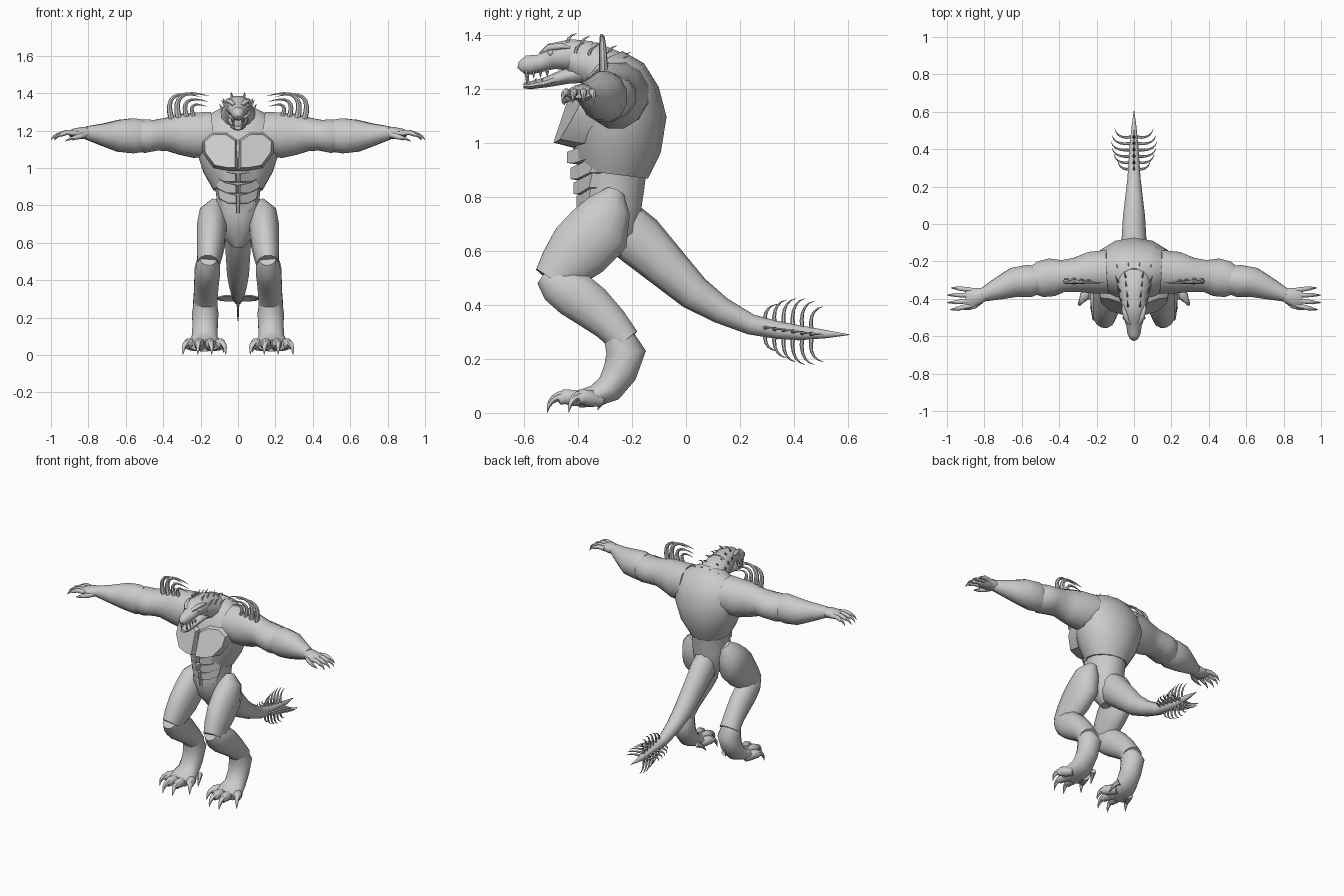
import bpy, bmesh, math
from mathutils import Vector

X, Y, Z = Vector((1, 0, 0)), Vector((0, 1, 0)), Vector((0, 0, 1))


def loft(bm, rings, side=X, n=10):
    """Skin elliptical rings (x, y, z, radius along side, radius across)."""
    pts = [Vector(r[:3]) for r in rings]
    loops = []
    for i, r in enumerate(rings):
        t = (pts[min(i + 1, len(pts) - 1)] - pts[max(i - 1, 0)]).normalized()
        up = t.cross(side).normalized()
        s = up.cross(t).normalized()
        loops.append([bm.verts.new(pts[i] + s * r[3] * math.cos(a) + up * r[4] * math.sin(a))
                      for a in [2 * math.pi * (k + .5) / n for k in range(n)]])
    for a, b in zip(loops, loops[1:]):
        for k in range(n):
            bm.faces.new((a[k], a[(k + 1) % n], b[(k + 1) % n], b[k]))
    bm.faces.new(loops[0][::-1])
    bm.faces.new(loops[-1])


def spike(bm, base, bend, tip, r, side=X, n=6, steps=5):
    """Curved horn along a quadratic curve."""
    a, b, c = Vector(base), Vector(bend), Vector(tip)
    rings = []
    for i in range(steps + 1):
        t = i / steps
        p = a * (1 - t) ** 2 + b * 2 * t * (1 - t) + c * t * t
        w = r * (1 - t) ** .8 + .0006
        rings.append((*p, w, w))
    loft(bm, rings, side, n)


def finish(name, bm, mirror=False, angle=50):
    bmesh.ops.recalc_face_normals(bm, faces=bm.faces)
    me = bpy.data.meshes.new(name)
    bm.to_mesh(me)
    bm.free()
    ob = bpy.data.objects.new(name, me)
    bpy.context.collection.objects.link(ob)
    if mirror:
        ob.modifiers.new("mirror", 'MIRROR').use_mirror_merge = False
    bpy.ops.object.select_all(action='DESELECT')
    bpy.context.view_layer.objects.active = ob
    ob.select_set(True)
    bpy.ops.object.shade_smooth_by_angle(angle=math.radians(angle))
    return ob


def part(name, rings, side=X, n=10, mirror=False):
    bm = bmesh.new()
    loft(bm, rings, side, n)
    return finish(name, bm, mirror)


def plate(name, outline, back, front, shrink=.78):
    """Bevelled muscle plate, one half mirrored; back/front give y from (x, z)."""
    bm = bmesh.new()
    n = len(outline)
    cx, cz = sum(p[0] for p in outline) / n, sum(p[1] for p in outline) / n
    loops = []
    for s, d in ((1, 0), (1, .55), (shrink, 1)):
        ring = []
        for x, z in outline:
            u, w = cx + (x - cx) * s, cz + (z - cz) * s
            ring.append(bm.verts.new((u, back(u, w) * (1 - d) + front(u, w) * d, w)))
        loops.append(ring)
    for a, b in zip(loops, loops[1:]):
        for k in range(n):
            bm.faces.new((a[k], a[(k + 1) % n], b[(k + 1) % n], b[k]))
    bm.faces.new(loops[-1])
    bm.faces.new(loops[0])
    finish(name, bm, True, 35)


# Trunk
part("torso", [(0, -.27, .885, .135, .13), (0, -.258, .98, .19, .165), (0, -.25, 1.1, .23, .178),
               (0, -.255, 1.19, .235, .155), (0, -.27, 1.26, .20, .12), (0, -.295, 1.315, .09, .065)], n=14)
part("waist", [(0, -.27, .92, .13, .13), (0, -.275, .84, .118, .125), (0, -.28, .76, .12, .12),
               (0, -.265, .66, .10, .095), (0, -.255, .58, .035, .05)], n=12)

# Chest and stomach muscles
plate("chest_muscle", [(0, 1.155), (.06, 1.195), (.14, 1.195), (.195, 1.15), (.19, 1.08),
                       (.13, 1.0), (.05, .985), (0, .985)],
      lambda x, z: -.34 + .3 * x,
      lambda x, z: -.492 + max(0, z - 1.05) * .5 + 1.6 * x * x, .84)
for i, (zt, w) in enumerate([(.985, .155), (.925, .135), (.87, .12), (.82, .105)]):
    plate(f"stomach_muscle_{i + 1}", [(0, zt - .015), (w * .5, zt), (w, zt + .03), (w * .9, zt - .035),
                                      (w * .45, zt - .065), (0, zt - .065)],
          lambda x, z: -.33 + .8 * x,
          lambda x, z, k=i: -.442 + .012 * k + 6 * x * x, .82)

# Neck, skull and jaw
part("neck", [(0, -.22, 1.2, .14, .1), (0, -.29, 1.26, .105, .095), (0, -.36, 1.30, .085, .082),
              (0, -.43, 1.315, .07, .06)], n=12)
part("skull", [(0, -.36, 1.312, .075, .07), (0, -.43, 1.328, .07, .06), (0, -.5, 1.322, .058, .05),
               (0, -.54, 1.297, .043, .034), (0, -.585, 1.29, .036, .038),
               (0, -.612, 1.278, .022, .024), (0, -.617, 1.272, .008, .01)], n=12)
part("lower_jaw", [(0, -.38, 1.265, .06, .042), (0, -.44, 1.25, .055, .03), (0, -.52, 1.226, .04, .019),
                   (0, -.58, 1.214, .032, .014), (0, -.603, 1.214, .018, .01)])
bm = bmesh.new()
for x, y, l in [(.026, -.592, .045), (.034, -.565, .025), (.038, -.54, .022), (.042, -.515, .018)]:
    spike(bm, (x * .8, y, 1.268), (x * .8, y, 1.26), (x * .8, y, 1.265 - l), .007)
    spike(bm, (x * .8, y + .012, 1.216), (x * .8, y, 1.23), (x * .8, y + .01, 1.222 + l * .8), .006)
finish("teeth", bm, True)
part("brow", [(.02, -.535, 1.335, .012, .008), (.04, -.505, 1.355, .016, .013),
              (.055, -.46, 1.36, .012, .012), (.06, -.43, 1.355, .004, .004)], n=8, mirror=True)
bm = bmesh.new()
bmesh.ops.create_uvsphere(bm, u_segments=10, v_segments=6, radius=.011)
bmesh.ops.translate(bm, vec=(.05, -.502, 1.335), verts=bm.verts)
finish("eye", bm, True)

# Small spikes on the crown and nape
bm = bmesh.new()
for x, y, z in [(.03, -.44, 1.38), (.032, -.39, 1.37), (.036, -.34, 1.35), (.04, -.29, 1.335),
                (.065, -.41, 1.345), (.07, -.36, 1.335), (.08, -.31, 1.315), (.075, -.25, 1.295),
                (.025, -.24, 1.31)]:
    spike(bm, (x, y, z - .01), (x * 1.15, y, z + .018), (x * 1.25, y + .035, z + .028), .007, n=5, steps=3)
finish("head_spikes", bm, True)

# Arms
part("upper_arm", [(.14, -.255, 1.18, .12, .125), (.235, -.26, 1.175, .115, .125),
                   (.31, -.272, 1.18, .095, .113), (.38, -.278, 1.18, .088, .092),
                   (.44, -.285, 1.175, .105, .085), (.50, -.295, 1.17, .1, .092),
                   (.545, -.302, 1.17, .075, .082)], Y, 12, True)
part("forearm", [(.515, -.298, 1.172, .078, .09), (.56, -.305, 1.172, .09, .097), (.64, -.312, 1.172, .082, .088),
                 (.72, -.345, 1.178, .062, .062), (.815, -.382, 1.188, .036, .035)], Y, 12, True)
part("hand", [(.79, -.375, 1.188, .034, .03), (.83, -.385, 1.187, .046, .033), (.88, -.395, 1.185, .055, .025),
              (.9, -.397, 1.183, .048, .016)], Y, 10, True)
bm = bmesh.new()
for y, dy, l in [(-.352, .008, .085), (-.38, .0, .105), (-.41, -.008, .105), (-.435, -.018, .09)]:
    x0 = .885
    loft(bm, [(x0 - .015, y, 1.186, .014, .016), (x0 + l * .35, y + dy * .6, 1.19, .013, .014),
              (x0 + l * .65, y + dy, 1.18, .012, .012), (x0 + l * .75, y + dy, 1.172, .008, .008)], Y, 8)
    spike(bm, (x0 + l * .62, y + dy, 1.18), (x0 + l * .95, y + dy * 1.2, 1.178),
          (x0 + l * 1.1, y + dy * 1.3, 1.148), .011, Y)
loft(bm, [(.82, -.41, 1.178, .018, .018), (.85, -.438, 1.168, .015, .015),
          (.885, -.45, 1.158, .011, .011)], Z, 8)
spike(bm, (.878, -.448, 1.16), (.905, -.458, 1.156), (.925, -.45, 1.142), .011, Z)
finish("fingers", bm, True)

# Curved shoulder horns leaning toward the head
bm = bmesh.new()
for x, h, r in [(.24, .06, .013), (.28, .09, .015), (.325, .125, .018), (.365, .12, .016)]:
    tip = x - h * 1.45
    spike(bm, (x - .01, -.305, 1.26), (x + .045, -.31, 1.3 + h * 1.15), (tip + .01, -.315, 1.275 + h * .88),
          r, Y, 7, 8)
finish("shoulder_horns", bm, True)

# Legs
part("thigh", [(.115, -.262, .82, .03, .035), (.135, -.285, .765, .072, .085), (.14, -.322, .68, .082, .125),
               (.145, -.395, .605, .078, .122), (.152, -.455, .54, .07, .098), (.158, -.495, .487, .06, .078)],
     n=12, mirror=True)
part("shin", [(.158, -.525, .515, .045, .045), (.16, -.48, .482, .066, .078), (.165, -.415, .44, .07, .09),
              (.168, -.353, .395, .068, .085), (.172, -.28, .33, .066, .07), (.175, -.225, .265, .068, .06)],
     n=12, mirror=True)
part("heel", [(.175, -.255, .295, .06, .055), (.175, -.222, .225, .073, .076), (.176, -.245, .15, .07, .066),
              (.178, -.285, .09, .072, .055), (.18, -.34, .062, .088, .042), (.18, -.4, .05, .08, .032)],
     n=12, mirror=True)
bm = bmesh.new()
for bx, by, tx, ty in [(.125, -.33, .065, -.435), (.155, -.37, .14, -.515),
                       (.2, -.37, .215, -.515), (.23, -.33, .295, -.435)]:
    p = lambda t, z: (bx + (tx - bx) * t, by + (ty - by) * t, z)
    loft(bm, [(*p(-.1, .05), .032, .03), (*p(.3, .055), .03, .032), (*p(.55, .06), .028, .03),
              (*p(.72, .05), .018, .022)], X, 8)
    spike(bm, p(.55, .062), p(.95, .065), p(1, .0), .022, X, 7)
spike(bm, (.105, -.27, .07), (.085, -.30, .06), (.075, -.33, .01), .02)
finish("toes", bm, True)

# Tail
part("tail", [(0, -.235, .71, .075, .085), (0, -.18, .645, .075, .1), (0, -.07, .54, .068, .082),
              (0, .03, .445, .062, .066), (0, .13, .38, .05, .05), (0, .24, .328, .037, .038),
              (0, .34, .307, .03, .033), (0, .42, .297, .024, .028), (0, .52, .292, .014, .015),
              (0, .607, .29, .001, .001)], n=10)
bm = bmesh.new()
for i in range(6):
    y = .295 + .034 * i
    l = [.07, .09, .1, .105, .1, .085][i]
    zc = .316 - .024 * i / 5
    for d, s in ((X, Z), (-X, Z), (Z, X), (-Z, X)):
        c = Vector((0, y, zc))
        spike(bm, c + d * .015, c + d * (l * .95 + .01) + Y * -.012, c + d * (l + .018) + Y * .045, .008, s, 6)
finish("tail_spikes", bm)
